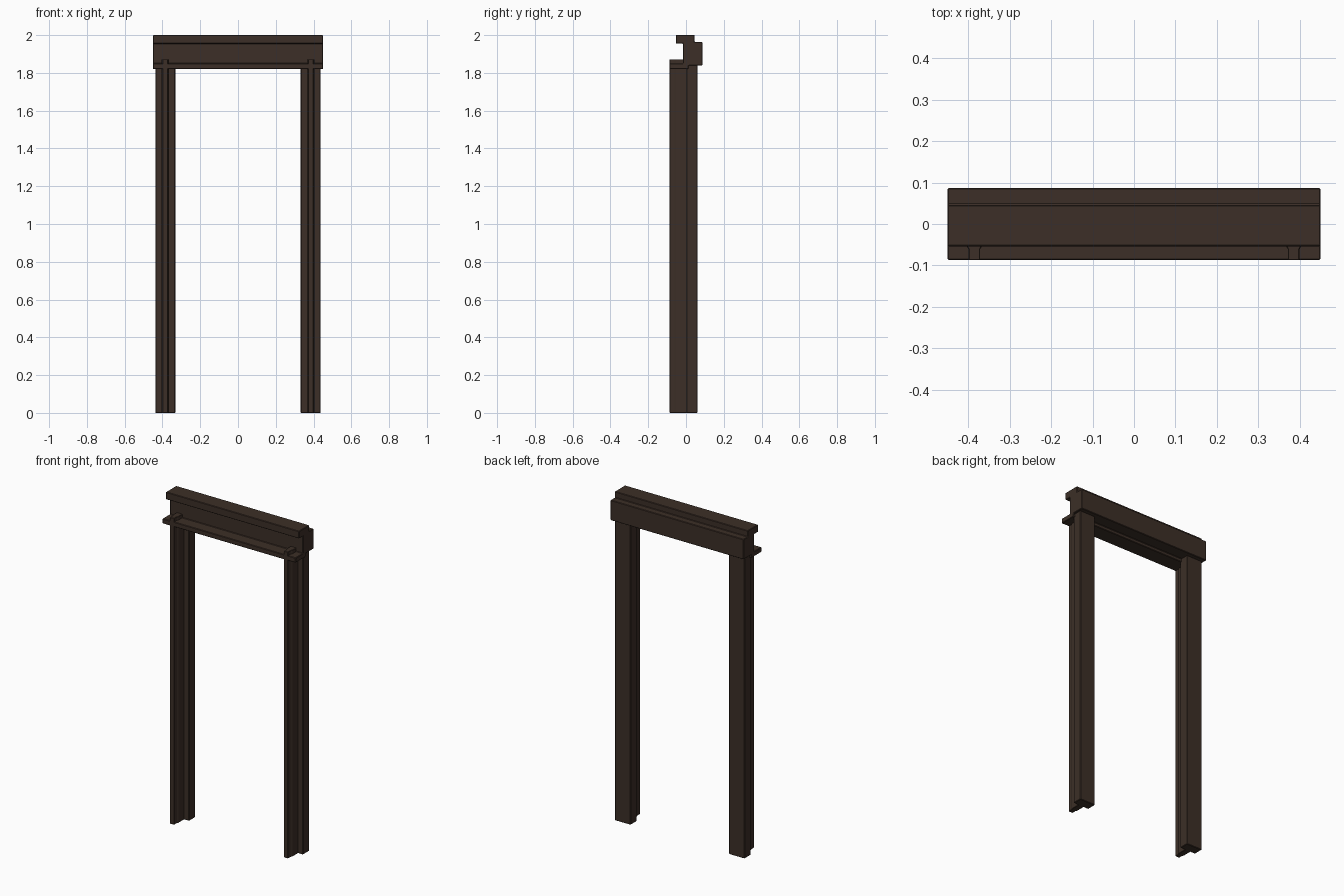
import bpy, bmesh
from mathutils import Vector

if "Cube" in bpy.data.objects:
    bpy.data.objects.remove(bpy.data.objects["Cube"])

wood = bpy.data.materials.new("dark_wood")
wood.diffuse_color = (0.045, 0.028, 0.02, 1)
wood.use_nodes = True
wood.node_tree.nodes["Principled BSDF"].inputs["Base Color"].default_value = wood.diffuse_color


def extrude_profile(name, points, vector, bevel=0.003):
    """Solid made by sweeping a closed outline along a vector."""
    bm = bmesh.new()
    face = bm.faces.new([bm.verts.new(p) for p in points])
    result = bmesh.ops.extrude_face_region(bm, geom=[face])
    moved = [g for g in result["geom"] if isinstance(g, bmesh.types.BMVert)]
    bmesh.ops.translate(bm, verts=moved, vec=Vector(vector))
    bmesh.ops.recalc_face_normals(bm, faces=bm.faces)
    mesh = bpy.data.meshes.new(name)
    bm.to_mesh(mesh)
    bm.free()
    mesh.materials.append(wood)
    obj = bpy.data.objects.new(name, mesh)
    bpy.context.collection.objects.link(obj)
    mod = obj.modifiers.new("soft_edges", "BEVEL")
    mod.width = bevel
    mod.segments = 1
    mod.limit_method = "ANGLE"
    return obj


# Lintel: stepped section (y, z) swept along x
lintel = [(-0.087, 1.82), (0.013, 1.82), (0.013, 1.84), (0.087, 1.84),
          (0.087, 1.963), (0.046, 1.963), (0.046, 2.0), (-0.054, 2.0),
          (-0.054, 1.955), (-0.015, 1.955), (-0.015, 1.85), (-0.087, 1.85)]
extrude_profile("lintel", [(-0.45, y, z) for y, z in lintel], (0.9, 0, 0))

# Half outline (x, y) of the front rib, slightly flared behind its nose
rib_half = [(0.014, -0.087), (0.014, -0.061), (0.019, -0.052), (0.019, 0.01)]
rib = rib_half + [(-x, y) for x, y in reversed(rib_half)]
plate = [(-0.053, 0.002), (0.053, 0.002), (0.053, 0.061), (-0.053, 0.061)]

# Each post: back plate plus a rib that rises through the lintel ledge
for side, sx in (("left", -0.385), ("right", 0.385)):
    extrude_profile(side + "_post", [(sx + x, y, 0) for x, y in plate], (0, 0, 1.842))
    extrude_profile(side + "_post_rib", [(sx + x, y, 0) for x, y in rib], (0, 0, 1.872), 0.002)
